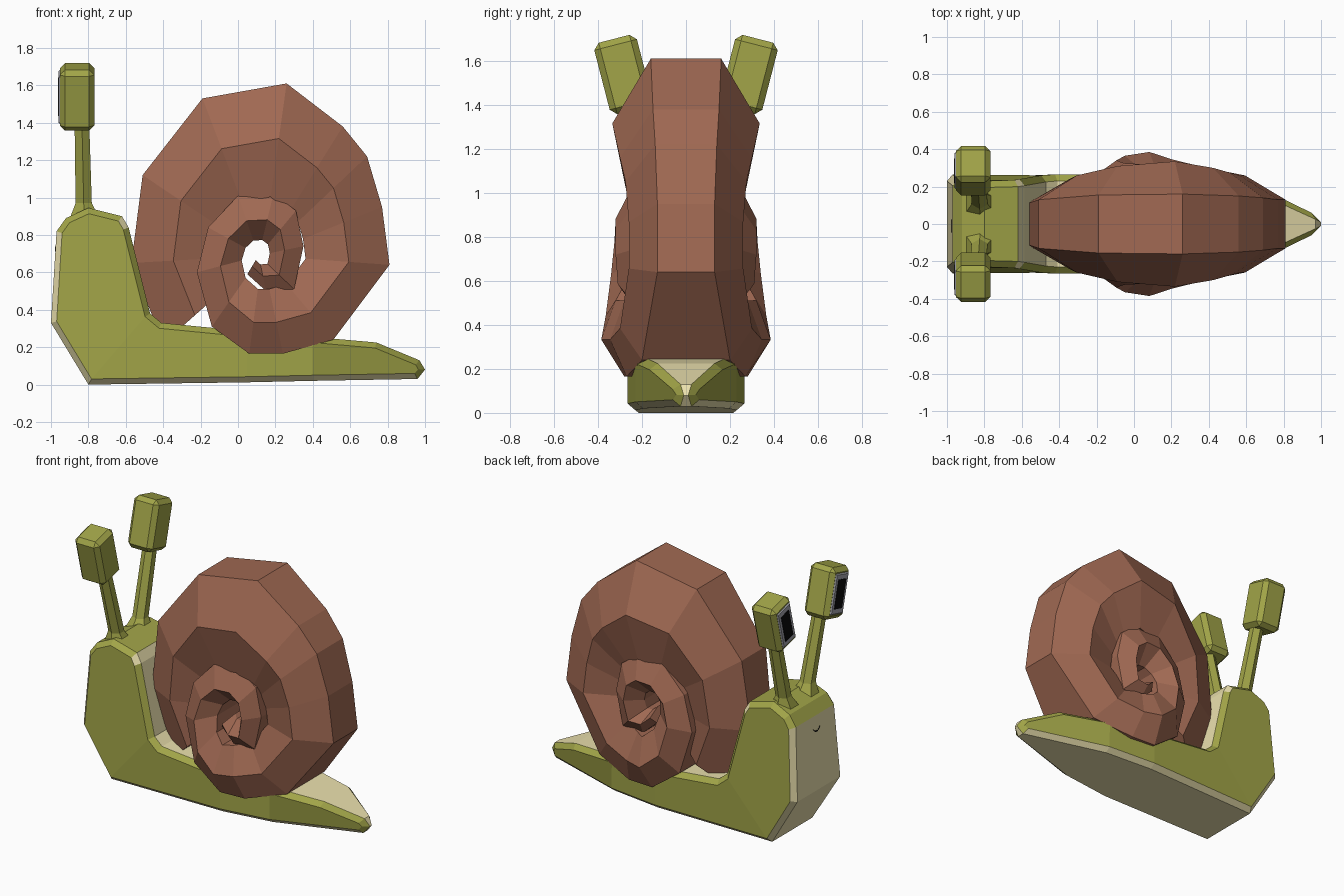
import bpy, bmesh, math
from mathutils import Vector, Matrix

if "Cube" in bpy.data.objects:
    bpy.data.objects.remove(bpy.data.objects["Cube"])


def material(name, rgb):
    m = bpy.data.materials.new(name)
    m.diffuse_color = (*rgb, 1)
    m.use_nodes = True
    m.node_tree.nodes["Principled BSDF"].inputs["Base Color"].default_value = m.diffuse_color
    return m


GREEN = material("green_skin", (0.36, 0.375, 0.065))
BEIGE = material("beige_belly", (0.83, 0.75, 0.42))
BROWN = material("brown_shell", (0.35, 0.14, 0.085))
GREY = material("grey_frame", (0.38, 0.38, 0.42))
BLACK = material("black", (0.003, 0.003, 0.003))


def finish(bm, name, *mats):
    bmesh.ops.recalc_face_normals(bm, faces=bm.faces)
    me = bpy.data.meshes.new(name)
    bm.to_mesh(me)
    bm.free()
    for m in mats:
        me.materials.append(m)
    ob = bpy.data.objects.new(name, me)
    bpy.context.collection.objects.link(ob)
    return ob


def tube(bm, rings):
    """Skin closed rings of points and cap both ends."""
    vs = [[bm.verts.new(p) for p in r] for r in rings]
    n = len(vs[0])
    for a, b in zip(vs, vs[1:]):
        for i in range(n):
            bm.faces.new((a[i], a[(i + 1) % n], b[(i + 1) % n], b[i]))
    bm.faces.new(vs[0])
    bm.faces.new(vs[-1])


def inset(pts, d):
    """Mitred inward offset of a clockwise outline."""
    out = []
    for i, p in enumerate(pts):
        a = (p - pts[i - 1]).normalized()
        b = (pts[(i + 1) % len(pts)] - p).normalized()
        na, nb = Vector((a.y, -a.x)), Vector((b.y, -b.x))
        out.append(p + (na + nb) * d / (1 + na.dot(nb)))
    return out


# Body: side outline (x, z, half width) with chamfered rims
outline = [(-0.80, 0.0, .25), (-1.0, 0.33, .265), (-0.97, 0.82, .24), (-0.92, 0.89, .235),
           (-0.80, 0.945, .23), (-0.62, 0.90, .235), (-0.585, 0.84, .24), (-0.47, 0.38, .26),
           (-0.41, 0.33, .265), (0.05, 0.285, .265), (0.40, 0.255, .23), (0.74, 0.225, .165),
           (0.97, 0.13, .06), (1.0, 0.08, .045), (0.96, 0.03, .06), (0.40, 0.02, .23),
           (0.05, 0.012, .265)]
rim = [Vector(p[:2]) for p in outline]
side = inset(rim, 0.03)
bm = bmesh.new()
loops = []
for pts, cut, s in ((side, 0, -1), (rim, .035, -1), (rim, .035, 1), (side, 0, 1)):
    loops.append([bm.verts.new((p.x, s * (o[2] - cut), p.y)) for p, o in zip(pts, outline)])
green_mid, beige_rim = (2, 3, 4), (0, 1, 5, 14, 15, 16)
for k in range(3):
    for i in range(len(rim)):
        j = (i + 1) % len(rim)
        f = bm.faces.new((loops[k][i], loops[k][j], loops[k + 1][j], loops[k + 1][i]))
        f.material_index = int(i not in green_mid if k == 1 else i in beige_rim)
# side panels split into upright strips so the taper stays clean
for lp in (loops[0], loops[3]):
    for idx in ((0, 1, 2, 3, 4, 5, 6, 7), (0, 7, 8, 9, 16), (16, 9, 10, 15),
                (15, 10, 11, 12, 13, 14)):
        bm.faces.new([lp[i] for i in idx])
finish(bm, "body", GREEN, BEIGE)

# Shell: six-sided tube wound in a spiral (outer x, z, rim half width, ridge half width)
spiral = [(-0.40, 0.22, .10, .22), (-0.57, 0.65, .11, .24), (-0.51, 1.12, .13, .26),
          (-0.19, 1.53, .155, .31), (0.26, 1.61, .16, .335), (0.56, 1.38, .15, .30),
          (0.69, 1.22, .14, .275), (0.77, 0.95, .13, .26), (0.81, 0.64, .13, .26),
          (0.51, 0.24, .20, .30), (0.24, 0.165, .27, .345), (0.06, 0.165, .28, .385),
          (-0.14, 0.31, .27, .365), (-0.22, 0.60, .25, .34), (-0.16, 0.84, .25, .325),
          (0.0, 1.01, .25, .32), (0.19, 1.02, .25, .32), (0.31, 0.93, .25, .32),
          (0.35, 0.74, .25, .32), (0.30, 0.51, .25, .31), (0.15, 0.50, .25, .30),
          (0.05, 0.59, .24, .28)]
rings = []
for n, (x, z, yo, yr) in enumerate(spiral):
    t = min(1, max(0, (n - 11) / 4))        # inner whorl is relatively thicker
    c = Vector((0.13 - .02 * t, 0.69))
    d = Vector((x, z)) - c
    half = [(c + d * k, y) for k, y in ((1, yo), (.68 - .1 * t, yr),
                                        (.34 - .09 * t, yr - .065 - .05 * t))]
    rings.append([(p.x, y, p.y) for p, y in half] +
                 [(p.x, -y, p.y) for p, y in reversed(half)])
bm = bmesh.new()
tube(bm, rings)
finish(bm, "shell", BROWN)


def box(name, mat, size, offset, frame, bevel):
    bm = bmesh.new()
    bmesh.ops.create_cube(bm, size=1)
    bmesh.ops.scale(bm, vec=size, verts=bm.verts)
    if bevel:
        bmesh.ops.bevel(bm, geom=bm.edges[:], offset=bevel, segments=1, affect='EDGES')
    bmesh.ops.transform(bm, matrix=frame @ Matrix.Translation(offset), verts=bm.verts)
    finish(bm, name, mat)


# Eyes and stalks, one per side
for s, tag in ((-1, "right"), (1, "left")):
    bm = bmesh.new()
    rings = []
    for x, y, z, r in ((-.82, .10, .87, .10), (-.825, .13, .97, .05), (-.835, .25, 1.42, .045)):
        rings.append([(x + r * math.cos(a), s * y + r * math.sin(a), z)
                      for a in (math.tau * (i + .5) / 6 for i in range(6))])
    tube(bm, rings)
    finish(bm, "eye_stalk_" + tag, GREEN)
    frame = Matrix.Translation((-.86, s * .285, 1.538)) @ Matrix.Rotation(-s * math.radians(14.5), 4, 'X')
    box("eye_" + tag, GREEN, (.185, .20, .335), (0, 0, 0), frame, .028)
    box("eye_frame_" + tag, GREY, (.03, .145, .27), (-.085, 0, 0), frame, .01)
    box("pupil_" + tag, BLACK, (.01, .085, .19), (-.098, 0, 0), frame, 0)

# Mouth: small curved line on the face
bm = bmesh.new()
rings = []
for i in range(7):
    t = i / 3 - 1
    y, z, r = -.01 + .035 * t, .715 + .018 * t * t, .004
    x = -.968 - (.82 - z) * .03 / .49
    rings.append([(x - r, y, z - r), (x - r, y, z + r), (x + r, y, z + r), (x + r, y, z - r)])
tube(bm, rings)
finish(bm, "mouth", BLACK)
